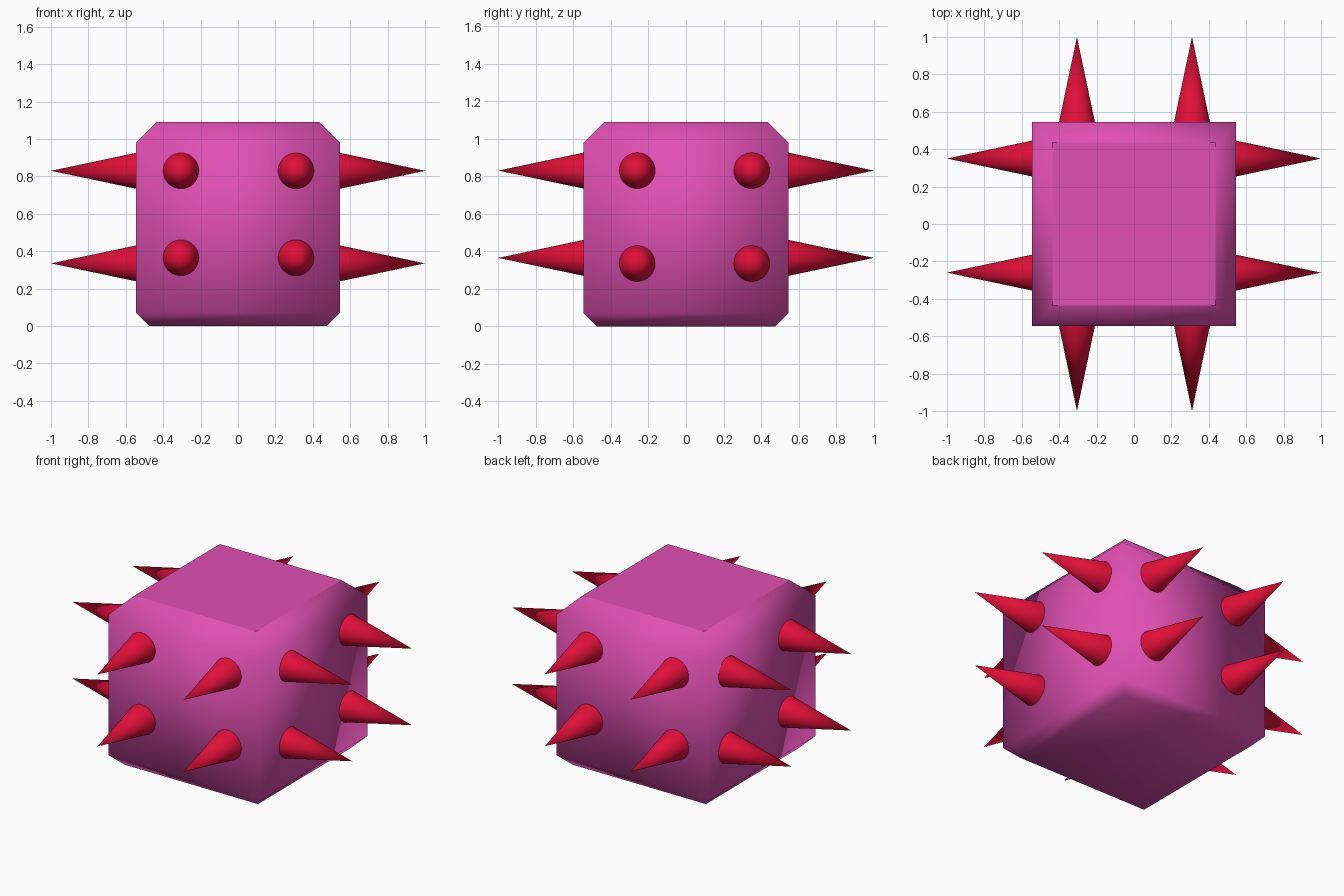
import bpy, bmesh
from mathutils import Vector

if "Cube" in bpy.data.objects:
    bpy.data.objects.remove(bpy.data.objects["Cube"])


def material(name, rgb):
    m = bpy.data.materials.new(name)
    m.diffuse_color = (*rgb, 1)
    m.use_nodes = True
    m.node_tree.nodes["Principled BSDF"].inputs["Base Color"].default_value = m.diffuse_color
    return m


def make_object(name, bm, mat):
    mesh = bpy.data.meshes.new(name)
    bmesh.ops.recalc_face_normals(bm, faces=bm.faces[:])
    bm.to_mesh(mesh)
    bm.free()
    mesh.materials.append(mat)
    ob = bpy.data.objects.new(name, mesh)
    bpy.context.collection.objects.link(ob)
    return ob


pink = material("pink", (0.75, 0.08, 0.45))
red = material("red", (0.75, 0.005, 0.04))

# Body: square rings stacked into a block with chamfered top and bottom
bm = bmesh.new()
rings = []
for half, z in ((0.475, 0), (0.545, 0.07), (0.545, 0.98), (0.435, 1.09)):
    rings.append([bm.verts.new((sx * half, sy * half, z))
                  for sx, sy in ((-1, -1), (1, -1), (1, 1), (-1, 1))])
for low, high in zip(rings, rings[1:]):
    for i in range(4):
        j = (i + 1) % 4
        bm.faces.new((low[i], low[j], high[j], high[i]))
bm.faces.new(rings[0][::-1])
top = bm.faces.new(rings[-1])
for f in bm.faces:
    f.smooth = True
for e in top.edges:
    e.smooth = False
make_object("body", bm, pink)


# Spikes: four cones on each upright face, slightly sunk into the body
def spike(name, base, direction):
    bm = bmesh.new()
    length = 0.47
    bmesh.ops.create_cone(bm, cap_ends=True, segments=32, radius1=0.099,
                          radius2=0.0, depth=length)
    bmesh.ops.remove_doubles(bm, verts=bm.verts[:], dist=1e-5)
    bmesh.ops.translate(bm, verts=bm.verts[:], vec=(0, 0, length / 2))
    for f in bm.faces:
        f.smooth = len(f.verts) == 3
    for e in bm.edges:
        e.smooth = all(len(f.verts) == 3 for f in e.link_faces)
    ob = make_object(name, bm, red)
    ob.location = base
    ob.rotation_euler = Vector(direction).to_track_quat('Z', 'Y').to_euler()


for side, word in ((-1, "front"), (1, "back")):
    for x in (-0.305, 0.31):
        for z in (0.365, 0.83):
            spike(word + "_spike", (x, side * 0.53, z), (0, side, 0))
for side, word in ((-1, "left"), (1, "right")):
    for y in (-0.26, 0.35):
        for z in (0.335, 0.83):
            spike(word + "_spike", (side * 0.53, y, z), (side, 0, 0))
